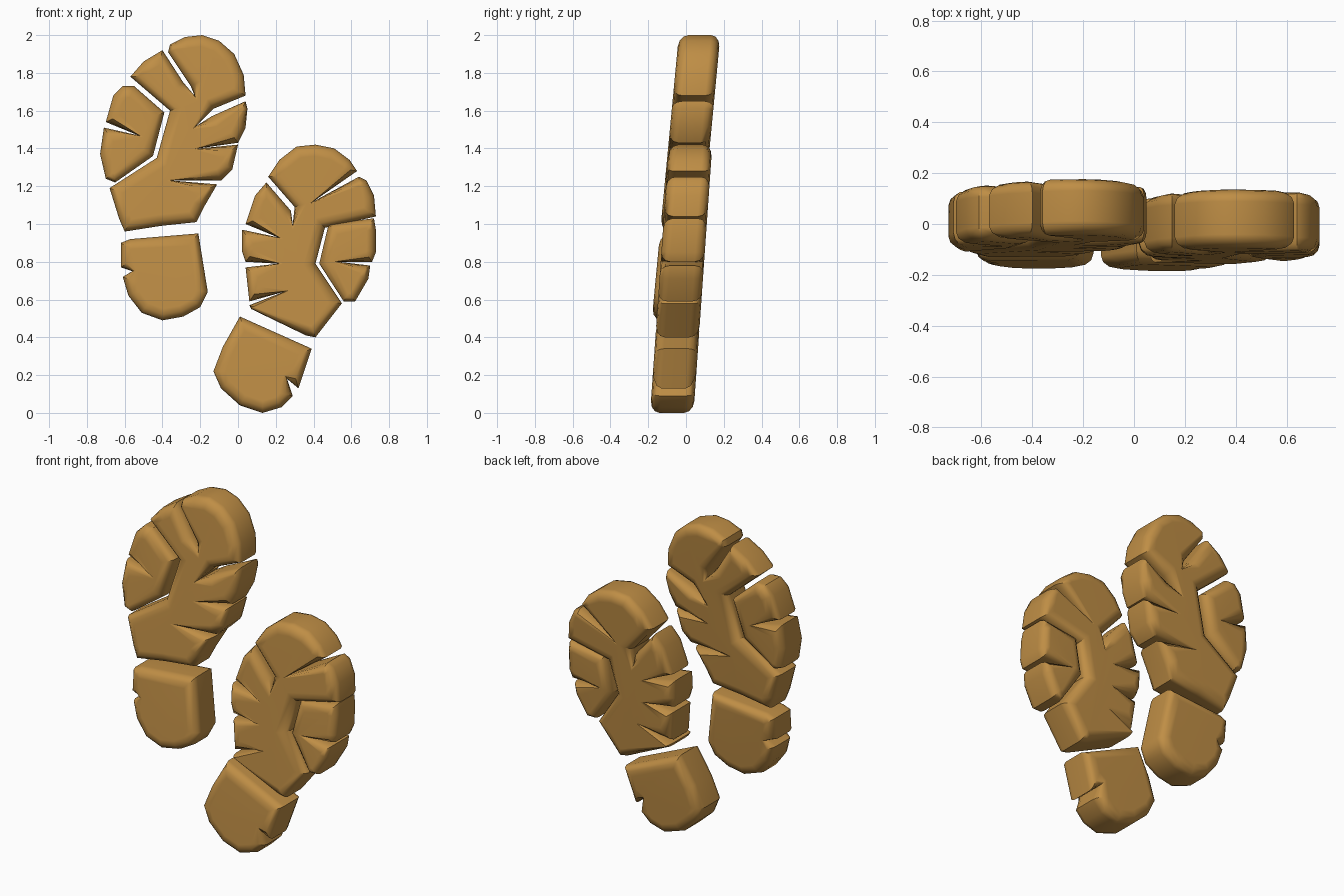
import bpy
import bmesh
import math
from mathutils import Vector

# Remove the default cube only
default_cube = bpy.data.objects.get("Cube")
if default_cube:
    bpy.data.objects.remove(default_cube, do_unlink=True)

# Single tan rubber colour
TAN = (0.52, 0.27, 0.06, 1.0)
rubber = bpy.data.materials.new("tan_rubber")
rubber.use_nodes = True
rubber.diffuse_color = TAN
shader = next(n for n in rubber.node_tree.nodes if n.type == "BSDF_PRINCIPLED")
shader.inputs["Base Color"].default_value = TAN
shader.inputs["Roughness"].default_value = 0.8

EDGE_INSET = 0.06
EDGE_DEPTH = 0.05
ROUND_STEPS = 3


def cross(a, b):
    return a.x * b.y - a.y * b.x


def inset_vectors(points):
    """Inward offset for every corner, reduced where the neighbouring edges are short."""
    count = len(points)
    edges = [points[(i + 1) % count] - points[i] for i in range(count)]
    directions, half_turns = [], []
    for i in range(count):
        before, after = edges[i - 1].normalized(), edges[i].normalized()
        normal = Vector((-before.y, before.x))
        inward = (normal + Vector((-after.y, after.x))).normalized()
        cosine = max(inward.dot(normal), 0.05)
        convex = cross(before, after) > 0
        tangent = min(math.sqrt(max(0, 1 - cosine * cosine)) / cosine, 2)
        half_turns.append(tangent if convex else -min(tangent, 1))
        if cosine > 0.5:
            reach = 1 / cosine
        else:
            # Sharp groove tips must not spread into the sole
            reach = 2 if convex else 0.5
        directions.append(inward * reach)
    widths = [EDGE_INSET] * count
    for i in range(count):
        j = (i + 1) % count
        squeeze = half_turns[i] + half_turns[j]
        if squeeze > 0:
            limit = max(0.8 * edges[i].length / squeeze, 0.015)
            widths[i] = min(widths[i], limit)
            widths[j] = min(widths[j], limit)
    return [d * w for d, w in zip(directions, widths)]


def tread_block(name, outline, base, slope, half):
    """Rounded slab from an outline in hundredths (x, z), leaning back with height."""
    points = [Vector(p) / 100 for p in outline]
    if sum(cross(points[i - 1], points[i]) for i in range(len(points))) < 0:
        points.reverse()
    offsets = inset_vectors(points)

    # Rounded rim profile, front to back
    rim = []
    for step in range(ROUND_STEPS + 1):
        angle = math.pi / 2 * step / ROUND_STEPS
        rim.append((1 - math.cos(angle), half - EDGE_DEPTH * (1 - math.sin(angle))))
    profile = [(amount, -depth) for amount, depth in reversed(rim)] + rim

    bm = bmesh.new()
    rings = []
    for amount, depth in profile:
        ring = []
        for point, offset in zip(points, offsets):
            spot = point + offset * amount
            ring.append(bm.verts.new((spot.x, base + slope * spot.y + depth, spot.y)))
        rings.append(ring)
    for front, back in zip(rings, rings[1:]):
        for i in range(len(points)):
            bm.faces.new((front[i - 1], front[i], back[i], back[i - 1]))
    bm.faces.new(rings[0])
    bm.faces.new(rings[-1])
    bmesh.ops.recalc_face_normals(bm, faces=bm.faces)

    mesh = bpy.data.meshes.new(name)
    bm.to_mesh(mesh)
    bm.free()
    mesh.materials.append(rubber)
    block = bpy.data.objects.new(name, mesh)
    bpy.context.collection.objects.link(block)
    bpy.ops.object.select_all(action="DESELECT")
    block.select_set(True)
    bpy.context.view_layer.objects.active = block
    bpy.ops.object.shade_smooth_by_angle(angle=math.radians(38))
    weighted = block.modifiers.new("flat_faces", "WEIGHTED_NORMAL")
    weighted.keep_sharp = True
    return block


right_lean = dict(base=-0.118, slope=0.095, half=0.11)
left_lean = dict(base=-0.075, slope=0.07, half=0.115)

# Right sole: main tread with toe, lobes and grooves
tread_block("right_main_tread", [
    (-57, 178), (-50, 186), (-40, 192), (-29, 175), (-23, 168), (-25, 173),
    (-37, 191), (-36, 195), (-28, 199), (-19, 200), (-10, 197), (-2, 190),
    (3, 179), (4, 168), (-13, 161), (-22, 152), (-14, 157), (4, 165),
    (5, 161), (4, 151), (0, 143), (-21, 140), (0, 142), (-3, 129),
    (-9, 123), (-35, 123), (-11, 121), (-18, 109), (-22, 101), (-41, 99),
    (-60, 96), (-63, 103), (-68, 119), (-43, 135), (-36, 160),
], **right_lean)

# Right sole: outer side pad with its notch
tread_block("right_side_pad", [
    (-61, 173), (-55, 173), (-39, 159), (-45, 136), (-65, 122), (-70, 124),
    (-73, 137), (-71, 151), (-53, 147), (-70, 154), (-66, 168),
], **right_lean)

# Right sole: heel
tread_block("right_heel", [
    (-62, 90), (-57, 92), (-21, 95), (-16, 64), (-20, 56), (-29, 51),
    (-40, 49), (-51, 53), (-58, 62), (-61, 72), (-56, 75), (-62, 77),
], **right_lean)

# Left sole: main tread with toe, lobes and grooves
tread_block("left_main_tread", [
    (16, 125), (22, 134), (31, 141), (41, 142), (51, 140), (59, 134),
    (63, 128), (40, 112), (64, 125), (68, 123), (72, 115), (73, 104),
    (46, 98), (41, 79), (55, 58), (41, 40), (36, 41), (7, 55),
    (6, 57), (24, 64), (6, 59), (4, 77), (21, 79), (4, 80),
    (2, 86), (2, 97), (21, 93), (4, 100), (9, 115), (15, 122),
    (28, 107), (29, 100), (30, 109),
], **left_lean)

# Left sole: outer side pad with its notch
tread_block("left_side_pad", [
    (48, 100), (72, 103), (73, 97), (73, 85), (71, 80), (53, 80),
    (70, 78), (69, 71), (62, 59), (56, 59), (43, 79),
], **left_lean)

# Left sole: heel
tread_block("left_heel", [
    (1, 51), (39, 34), (32, 13), (26, 18), (29, 9), (23, 3),
    (13, 0), (1, 4), (-9, 13), (-13, 22), (-8, 35),
], **left_lean)
